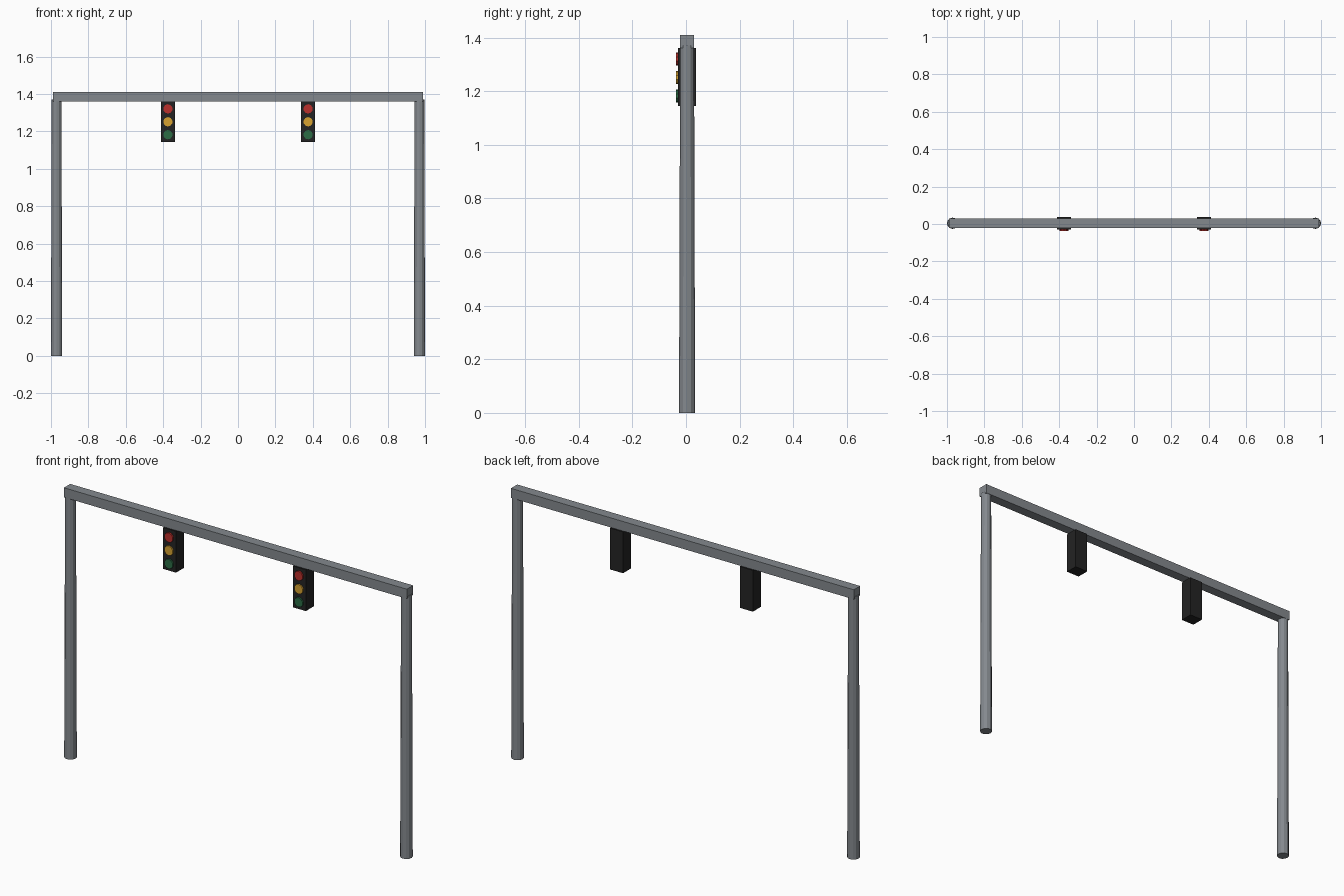
import bpy
import math

cube = bpy.data.objects.get("Cube")
if cube:
    bpy.data.objects.remove(cube, do_unlink=True)


def material(name, color):
    m = bpy.data.materials.new(name)
    m.use_nodes = True
    m.diffuse_color = (*color, 1)
    m.node_tree.nodes["Principled BSDF"].inputs["Base Color"].default_value = (*color, 1)
    return m


STEEL = material("steel grey", (0.23, 0.25, 0.27))
BLACK = material("housing black", (0.017, 0.017, 0.017))
RED = material("lamp red", (0.50, 0.03, 0.025))
AMBER = material("lamp amber", (0.68, 0.36, 0.03))
GREEN = material("lamp green", (0.025, 0.15, 0.06))

AXIS_Y = 0.004      # depth of the gantry's centre line
BEAM_BOTTOM, BEAM_TOP = 1.36, 1.41


def finish(name, mat):
    obj = bpy.context.object
    obj.name = name
    obj.data.materials.append(mat)
    return obj


def box(name, mat, center, size):
    bpy.ops.mesh.primitive_cube_add(size=1, location=center)
    obj = finish(name, mat)
    obj.scale = size
    bpy.ops.object.transform_apply(location=False, rotation=False, scale=True)
    return obj


def frustum(name, mat, center, r1, r2, depth, sides, tilt=0):
    bpy.ops.mesh.primitive_cone_add(vertices=sides, radius1=r1, radius2=r2, depth=depth,
                                    location=center, rotation=(tilt, 0, 0))
    return finish(name, mat)


# Crossbeam
box("crossbeam", STEEL, (0, AXIS_Y, (BEAM_BOTTOM + BEAM_TOP) / 2),
    (1.98, 0.052, BEAM_TOP - BEAM_BOTTOM))

for side, sx in (("left", 1), ("right", -1)):
    # Slightly tapered post
    post_height = BEAM_BOTTOM + 0.01
    frustum(side + "_post", STEEL, (sx * 0.97, AXIS_Y, post_height / 2),
            0.03, 0.026, post_height, 12)

    # Signal housing hanging under the beam
    x = sx * 0.375
    bottom = 1.144
    box(side + "_signal_housing", BLACK, (x, AXIS_Y, (bottom + BEAM_BOTTOM) / 2),
        (0.075, 0.067, BEAM_BOTTOM - bottom))

    # Round lamps on the front
    for row, (label, mat) in enumerate((("red", RED), ("amber", AMBER), ("green", GREEN))):
        frustum(side + "_" + label + "_lamp", mat, (x, -0.0325, 1.32 - row * 0.069),
                0.025, 0.025, 0.01, 10, math.pi / 2)
